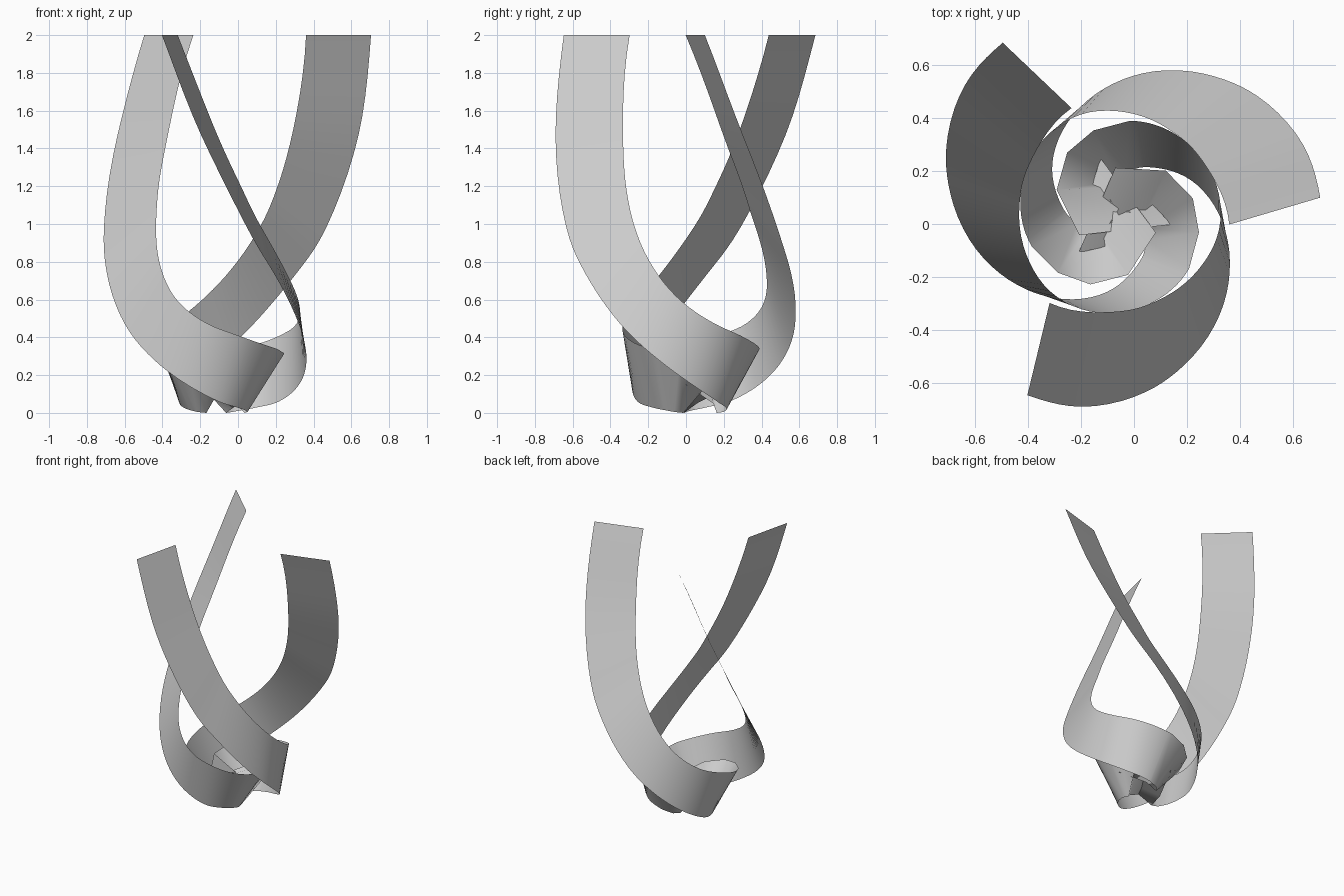
import bpy, math
from mathutils import Vector

if "Cube" in bpy.data.objects:
    bpy.data.objects.remove(bpy.data.objects["Cube"])

CENTRE = Vector((-0.065, 0.046, 0))

# Rows across one ribbon: (angle, radius, z) of upper edge, then of lower edge
ROWS = [
    (-6.4, .428, 2.0, 4, .771, 2.0),
    (21.5, .384, 1.5, 20, .748, 1.47),
    (44, .372, 1.18, 39, .690, .99),
    (60, .369, .99, 54, .632, .735),
    (85, .378, .765, 75, .55, .465),
    (110, .392, .59, 96, .468, .28),
    (135, .390, .475, 119, .385, .145),
    (160, .375, .41, 143, .305, .06),
    (182, .362, .365, 164, .235, .03),
    (202, .347, .338, 182, .190, .015),
    (226, .320, .315, 197, .158, .005),
    (250, .292, .29, 209, .117, .0),
    (280, .242, .25, 174.4, .121, .05),
    (332, .167, .19, 106.9, .212, .15),
]
SMOOTH_ROWS = 9   # spans before the coarse inner coil
STEPS = 5


def place(p, turn):
    t = math.radians(p.x + turn)
    return CENTRE + Vector((p.y * math.cos(t), p.y * math.sin(t), p.z))


def edge(points):
    """Smooth curve through angle/radius/height points, coarse at the end."""
    pts = [2 * points[0] - points[1]] + points
    out = []
    for i in range(1, SMOOTH_ROWS + 1):
        p0, p1, p2, p3 = pts[i - 1:i + 3]
        for s in range(STEPS):
            t = s / STEPS
            out.append(0.5 * (2 * p1 + (p2 - p0) * t
                              + (2 * p0 - 5 * p1 + 4 * p2 - p3) * t**2
                              + (3 * p1 - p0 - 3 * p2 + p3) * t**3))
    return out + points[SMOOTH_ROWS:]


upper = edge([Vector(r[:3]) for r in ROWS])
lower = edge([Vector(r[3:]) for r in ROWS])
n = len(upper)
faces = [(i, i + 1, n + i + 1, n + i) for i in range(n - 1)]

# Three identical ribbons coiling down to the middle
for k in range(3):
    verts = [place(p, 120 * k) for p in upper + lower]
    mesh = bpy.data.meshes.new(f"spiral_ribbon_{k + 1}")
    mesh.from_pydata(verts, [], faces)
    obj = bpy.data.objects.new(f"spiral_ribbon_{k + 1}", mesh)
    bpy.context.collection.objects.link(obj)
    mesh.shade_smooth()
